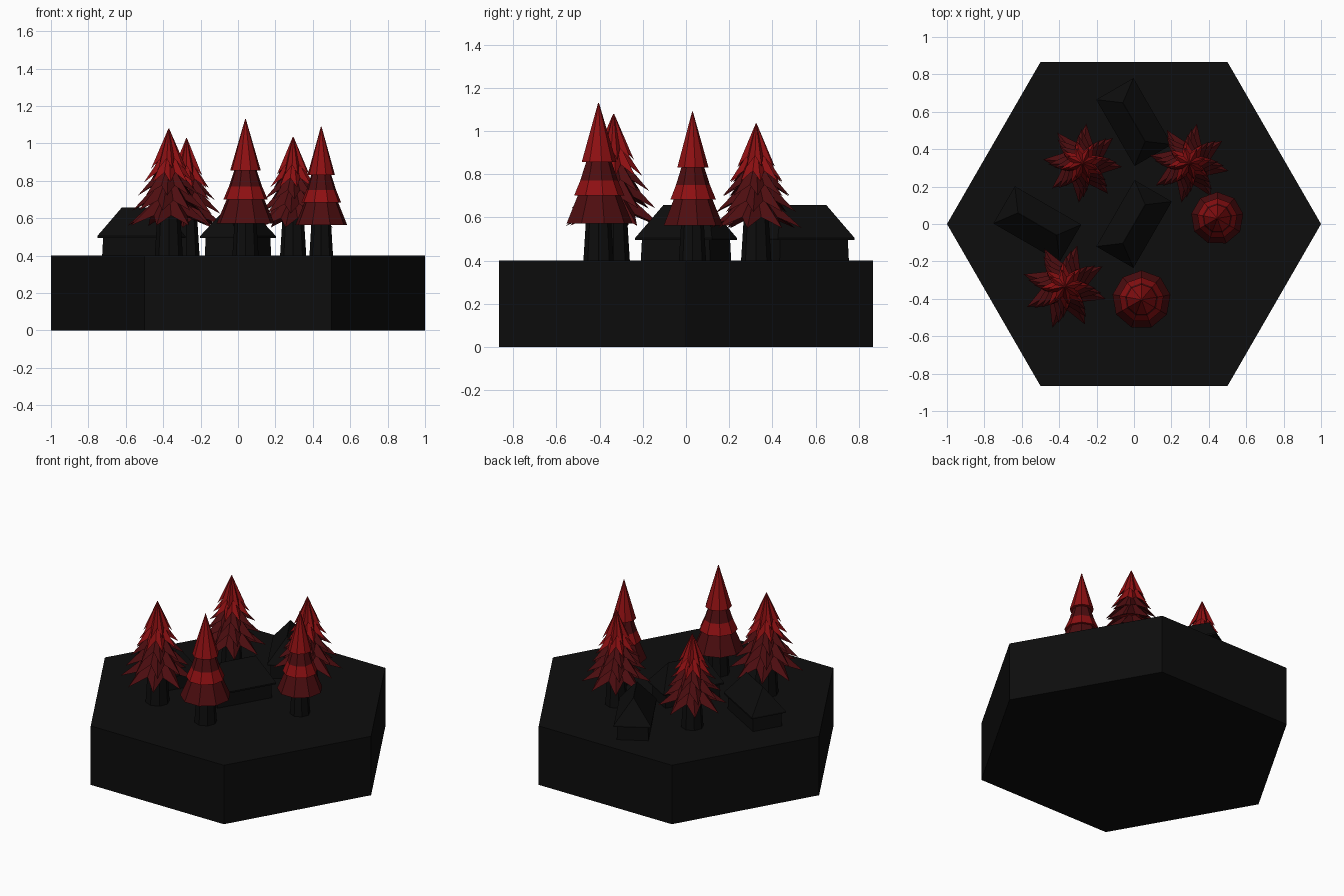
import bpy, bmesh, math
from mathutils import Matrix, Vector

cube = bpy.data.objects.get("Cube")
if cube:
    bpy.data.objects.remove(cube, do_unlink=True)

def material(name, rgb):
    m = bpy.data.materials.new(name)
    m.use_nodes = True
    m.diffuse_color = (*rgb, 1)
    bsdf = m.node_tree.nodes["Principled BSDF"]
    bsdf.inputs["Base Color"].default_value = (*rgb, 1)
    bsdf.inputs["Roughness"].default_value = 0.9
    return m

BLACK = material("charcoal", (0.004, 0.004, 0.004))
RED = material("bright red", (0.27, 0.005, 0.006))
DARK = material("dark red", (0.075, 0.004, 0.005))
GROUND = 0.4

def finish(name, bm, mats):
    bmesh.ops.recalc_face_normals(bm, faces=bm.faces)
    mesh = bpy.data.meshes.new(name)
    bm.to_mesh(mesh)
    bm.free()
    for m in mats:
        mesh.materials.append(m)
    ob = bpy.data.objects.new(name, mesh)
    bpy.context.collection.objects.link(ob)
    return ob

def loft(bm, rings, cols=None):
    """Skin a list of closed point rings and cap both ends."""
    loops = [[bm.verts.new(p) for p in r] for r in rings]
    n = len(loops[0])
    for k, (a, b) in enumerate(zip(loops, loops[1:])):
        for i in range(n):
            j = (i + 1) % n
            f = bm.faces.new((a[i], a[j], b[j], b[i]))
            f.material_index = cols[k] if cols else 0
    bm.faces.new(loops[0])
    f = bm.faces.new(loops[-1])
    f.material_index = cols[-1] if cols else 0

def circle(n, r, z, turn=0):
    return [(r * math.cos(turn + math.tau * i / n),
             r * math.sin(turn + math.tau * i / n), z) for i in range(n)]

def star(n, r_in, r_out, z_in, z_out, turn):
    """Ring with drooping points, alternating valley and tip."""
    ring = []
    for i in range(2 * n):
        a = turn + math.pi * i / n
        r, z = (r_out, z_out) if i % 2 else (r_in, z_in)
        ring.append((r * math.cos(a), r * math.sin(a), z))
    return ring

def rect(hx, hy, z):
    return [(-hx, -hy, z), (hx, -hy, z), (hx, hy, z), (-hx, hy, z)]

def place(ob, x, y, angle=0, scale=(1, 1, 1)):
    ob.data.transform(Matrix.Translation((x, y, GROUND))
                      @ Matrix.Rotation(angle, 4, "Z")
                      @ Matrix.Diagonal((*scale, 1)))

# Hexagonal ground block
bm = bmesh.new()
loft(bm, [circle(6, 1, 0), circle(6, 1, GROUND)])
finish("hex_base", bm, [BLACK])

# Hip-roofed houses
def house(name, x, y, degrees):
    bm = bmesh.new()
    loft(bm, [rect(0.185, 0.098, 0), rect(0.18, 0.095, 0.11)])
    walls = finish(name + "_walls", bm, [BLACK])
    bm = bmesh.new()
    loft(bm, [rect(0.205, 0.115, 0.095), rect(0.205, 0.115, 0.105),
              rect(0.12, 0.001, 0.257)])
    roof = finish(name + "_roof", bm, [BLACK])
    for part in (walls, roof):
        place(part, x, y, math.radians(degrees))

house("middle_house", 0, 0, 60)
house("right_house", -0.517, 0, -30)
house("back_house", 0, 0.545, -60)

def trunk(name, x, y, scale):
    bm = bmesh.new()
    loft(bm, [circle(8, 0.07, 0), circle(8, 0.055, 0.24)])
    place(finish(name + "_trunk", bm, [BLACK]), x, y, 0, scale)

# Smooth-skirted trees: stacked cones with colour bands
def round_tree(name, x, y, scale):
    trunk(name, x, y, scale)
    bm = bmesh.new()
    tiers = [([(0.157, 0.172), (0.098, 0.31)], [1, 1]),
             ([(0.12, 0.3), (0.09, 0.37), (0.06, 0.458)], [0, 1, 1]),
             ([(0.083, 0.455), (0.002, 0.73)], [0, 0])]
    for profile, cols in tiers:
        loft(bm, [circle(9, r, z, 0.17) for r, z in profile], cols)
    place(finish(name + "_foliage", bm, [RED, DARK]), x, y, 0, scale)

round_tree("front_tree", 0.04, -0.405, (1, 1, 1))
round_tree("left_tree", 0.445, 0.03, (0.9, 0.9, 0.945))

# Spiky trees: overlapping star tiers with drooping points
def spiky_tree(name, x, y, size, turn):
    scale = (size, size, size)
    trunk(name, x, y, scale)
    bm = bmesh.new()
    # tip radius, tip height, apex height, colour
    tiers = [(0.215, 0.15, 0.34, 1), (0.185, 0.225, 0.42, 1),
             (0.155, 0.3, 0.48, 1), (0.125, 0.365, 0.55, 0),
             (0.09, 0.435, 0.635, 0)]
    for k, (r, z, top, col) in enumerate(tiers):
        a = turn + k * 0.12
        loft(bm, [star(8, r * 0.3, r * 0.5, z + 0.07, z + 0.06, a),
                  star(8, r * 0.55, r, z + 0.05, z, a),
                  star(8, 0.002, 0.002, top, top, a)], [1, col, col])
    place(finish(name + "_foliage", bm, [RED, DARK]), x, y, 0, scale)

spiky_tree("front_right_spiky_tree", -0.37, -0.335, 1.07, 0.1)
spiky_tree("back_right_spiky_tree", -0.275, 0.325, 0.99, 0.3)
spiky_tree("back_left_spiky_tree", 0.295, 0.325, 1.0, 0.2)
